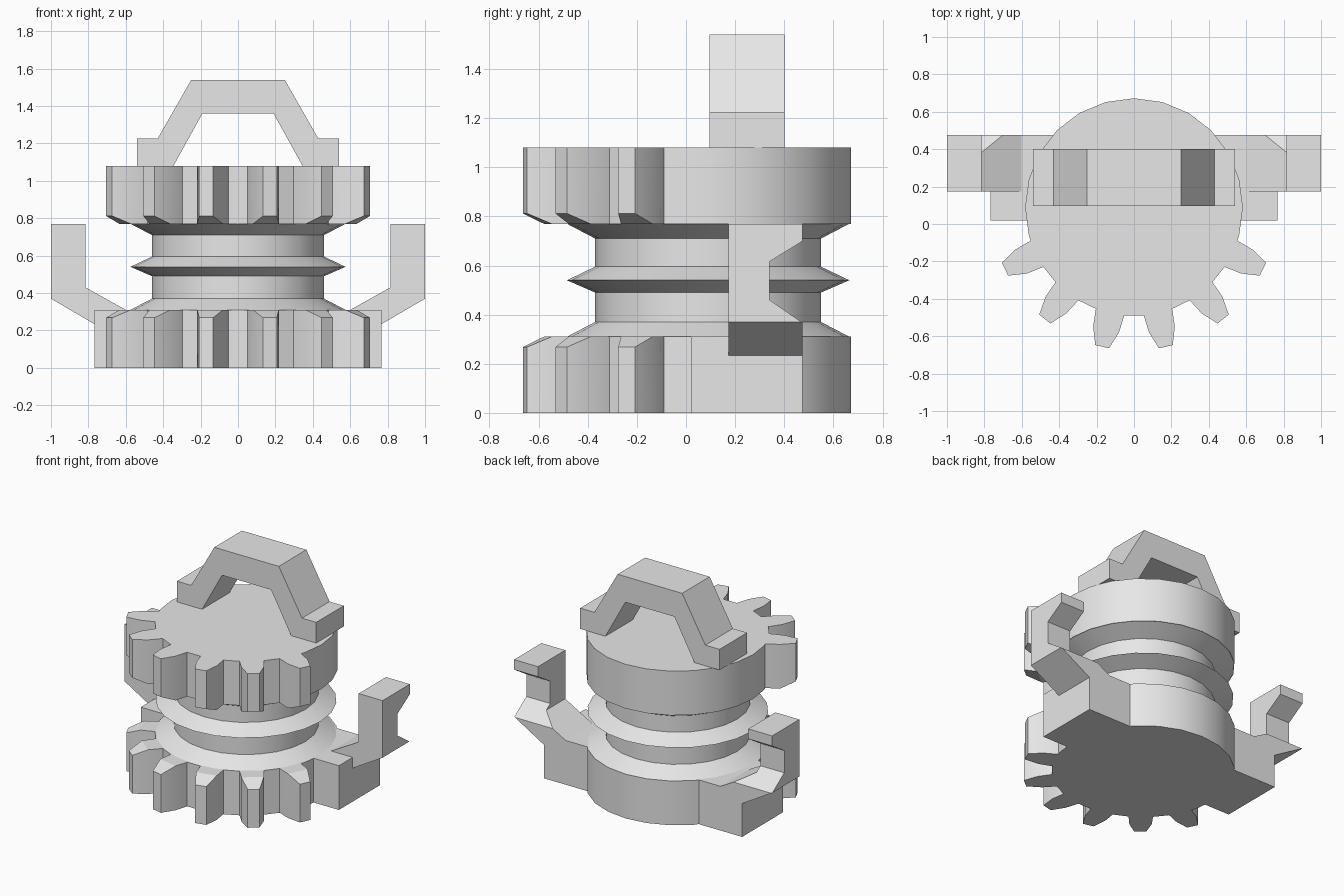
import bpy, bmesh
from math import sin, cos, pi, radians
from mathutils import Vector

cube = bpy.data.objects.get("Cube")
if cube:
    bpy.data.objects.remove(cube, do_unlink=True)

grey = bpy.data.materials.new("light grey")
grey.use_nodes = True
grey.diffuse_color = (0.8, 0.8, 0.8, 1)
grey.node_tree.nodes["Principled BSDF"].inputs["Base Color"].default_value = (0.8, 0.8, 0.8, 1)

CENTRE_Y = 0.09   # spool axis
RADIUS = 0.582    # gear body
TEETH = 14        # pitch of a full ring; only the front six exist
HEIGHT = 0.31


def finish(name, bm, smooth=False):
    bmesh.ops.recalc_face_normals(bm, faces=bm.faces)
    mesh = bpy.data.meshes.new(name)
    bm.to_mesh(mesh)
    bm.free()
    mesh.materials.append(grey)
    ob = bpy.data.objects.new(name, mesh)
    bpy.context.collection.objects.link(ob)
    if smooth:
        bpy.ops.object.select_all(action='DESELECT')
        ob.select_set(True)
        bpy.context.view_layer.objects.active = ob
        bpy.ops.object.shade_smooth_by_angle(angle=radians(20))
    return ob


def prism(name, points, offset):
    """Closed prism: a planar outline swept along offset."""
    bm = bmesh.new()
    face = bm.faces.new([bm.verts.new(p) for p in points])
    swept = bmesh.ops.extrude_face_region(bm, geom=[face], use_keep_orig=True)
    verts = [g for g in swept["geom"] if isinstance(g, bmesh.types.BMVert)]
    bmesh.ops.translate(bm, verts=verts, vec=offset)
    return finish(name, bm)


def front_prism(name, profile, y0, y1):
    return prism(name, [(x, y0, z) for x, z in profile], Vector((0, y1 - y0, 0)))


def polar(angle, r, t=0.0):
    """Point at an angle from the front, shifted sideways by t."""
    return (r * sin(angle) + t * cos(angle), CENTRE_Y - r * cos(angle) + t * sin(angle))


def half_gear(name, place):
    """Disc with six front teeth; place maps local height to z."""
    bm = bmesh.new()
    low, high, body = [], [], []

    def add(xy, z, on_body):
        low.append(bm.verts.new((*xy, place(0))))
        high.append(bm.verts.new((*xy, place(z))))
        if on_body:
            body.append(high[-1])

    # half-width, radius and height across one tooth
    section = [(0.078, 0.575, HEIGHT), (0.071, 0.67, HEIGHT), (0.038, 0.765, 0.268)]
    for k in range(-3, 3):
        angle = (k + 0.5) * 2 * pi / TEETH
        for t, r, z in section:
            add(polar(angle, r, -t), z, t == section[0][0])
        for t, r, z in reversed(section):
            add(polar(angle, r, t), z, t == section[0][0])
        a, b, c, d, e, f = high[-6:]
        bm.faces.new((a, b, e, f))
        bm.faces.new((b, c, d, e))
    # plain round back
    for i in range(5, 20):
        add(polar(i * pi / 12, RADIUS), HEIGHT, True)
    bm.faces.new(body)
    bm.faces.new(low)
    n = len(low)
    for i in range(n):
        j = (i + 1) % n
        bm.faces.new((low[i], low[j], high[j], high[i]))
    return finish(name, bm, True)


half_gear("lower_gear", lambda z: z)
half_gear("upper_gear", lambda z: 1.08 - z)

# Ridged spool between the gears
profile = [(0.575, 0.31), (0.46, 0.37), (0.46, 0.49), (0.575, 0.54),
           (0.46, 0.595), (0.46, 0.71), (0.575, 0.77)]
bm = bmesh.new()
rings = [[bm.verts.new((*polar(i * pi / 12, r), z)) for i in range(24)] for r, z in profile]
for lower, upper in zip(rings, rings[1:]):
    for i in range(24):
        j = (i + 1) % 24
        bm.faces.new((lower[i], lower[j], upper[j], upper[i]))
finish("spool", bm, True)

# Carrying handle
half = [(0.345, 1.08), (0.54, 1.08), (0.54, 1.225), (0.43, 1.225), (0.25, 1.54)]
inner = [(0.19, 1.36)]
outline = inner + half + [(-x, z) for x, z in reversed(half)] + [(-x, z) for x, z in inner]
front_prism("handle", outline, 0.095, 0.4)

# Side blocks and notched arms
arm_profile = [(0.5, 0.077), (1, 0.37), (1, 0.77), (0.815, 0.77), (0.815, 0.43), (0.5, 0.254)]
notch = [(0.34, 0.46), (0.6, 0.28), (0.6, 0.777), (0.34, 0.616)]
for side, s in (("left", 1), ("right", -1)):
    block = [(s * x, z) for x, z in ((0.42, 0), (0.768, 0), (0.768, HEIGHT), (0.42, HEIGHT))]
    front_prism(side + "_block", block, 0.02, 0.475)

    arm = front_prism(side + "_arm", [(s * x, z) for x, z in arm_profile], 0.173, 0.475)
    cutter = prism("notch_cutter", [(s * 0.62, y, z) for y, z in notch], Vector((s * 0.5, 0, 0)))
    cutter.hide_render = True
    cut = arm.modifiers.new("notch", 'BOOLEAN')
    cut.operation = 'DIFFERENCE'
    cut.solver = 'EXACT'
    cut.object = cutter
    bpy.context.view_layer.update()
    graph = bpy.context.evaluated_depsgraph_get()
    carved = bpy.data.meshes.new_from_object(arm.evaluated_get(graph))
    arm.modifiers.clear()
    arm.data = carved
    bpy.data.objects.remove(cutter, do_unlink=True)
